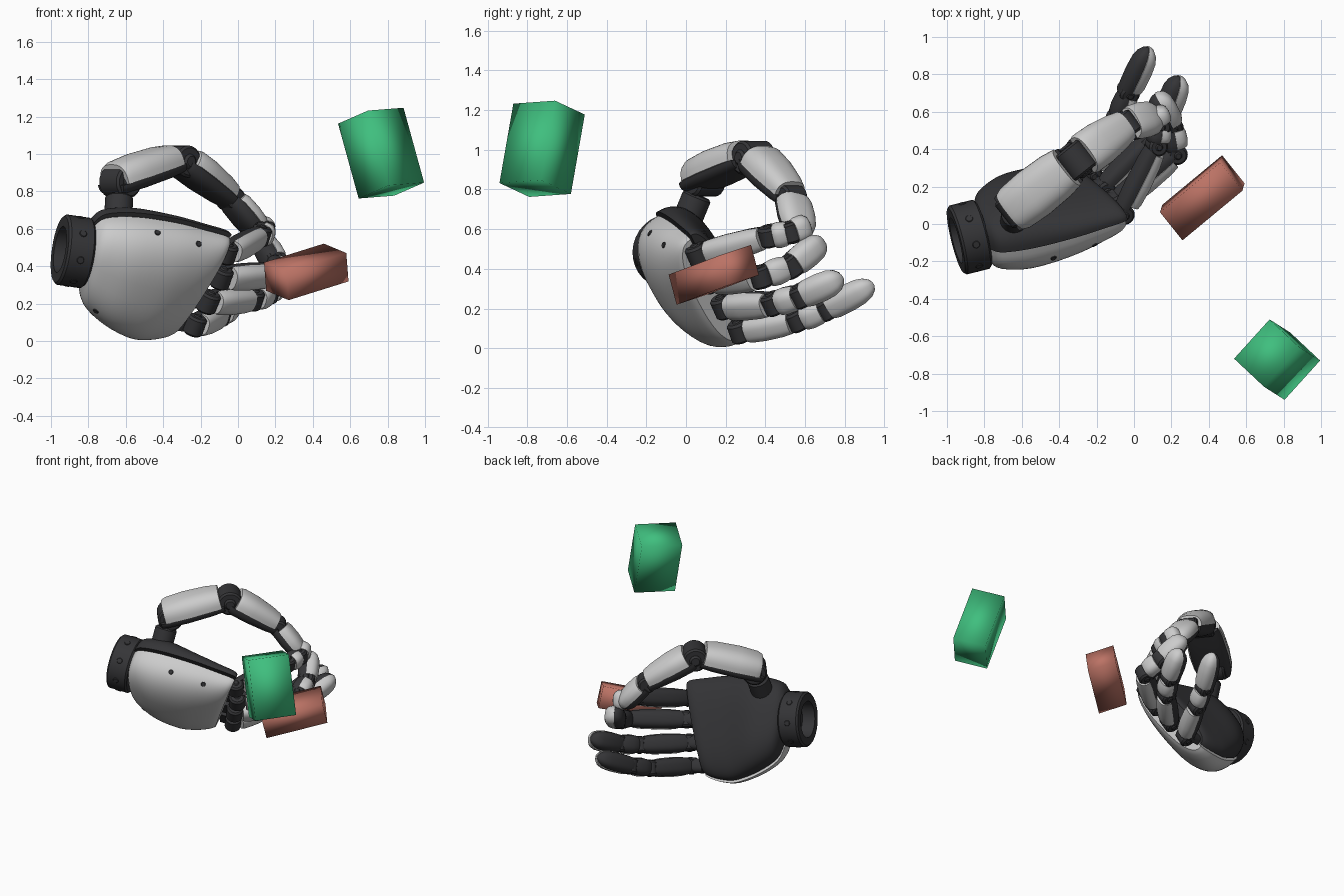
import bpy, bmesh, math
from mathutils import Vector, Matrix

if "Cube" in bpy.data.objects:
    bpy.data.objects.remove(bpy.data.objects["Cube"])
V = Vector

def mat(name, col):
    m = bpy.data.materials.new(name)
    m.diffuse_color = (*col, 1)
    m.use_nodes = True
    m.node_tree.nodes["Principled BSDF"].inputs["Base Color"].default_value = m.diffuse_color
    return m

DARK = mat("dark_plastic", (.035, .035, .038))
RED = mat("red", (.5, .17, .13))
GREEN = mat("green", (.05, .52, .21))

def finish(bm, name, m=None, angle=40):
    bmesh.ops.recalc_face_normals(bm, faces=bm.faces)
    me = bpy.data.meshes.new(name)
    bm.to_mesh(me)
    bm.free()
    ob = bpy.data.objects.new(name, me)
    bpy.context.collection.objects.link(ob)
    if m:
        me.materials.append(m)
    bpy.ops.object.select_all(action='DESELECT')
    ob.select_set(True)
    bpy.context.view_layer.objects.active = ob
    bpy.ops.object.shade_smooth_by_angle(angle=math.radians(angle))
    return ob

def skin(rings, name, m=None, caps=True, loop=False):
    """Bridge equal-length closed rings of points."""
    bm = bmesh.new()
    vs = [[bm.verts.new(p) for p in r] for r in rings]
    k = len(vs[0])
    for i in range(len(vs) - (0 if loop else 1)):
        a, b = vs[i], vs[(i + 1) % len(vs)]
        for j in range(k):
            bm.faces.new((a[j], a[(j + 1) % k], b[(j + 1) % k], b[j]))
    if caps and not loop:
        bm.faces.new(vs[0])
        bm.faces.new(vs[-1])
    return finish(bm, name, m)

def half(c, u, v, a, h, e=.75, n=20):
    """D-shaped section: half superellipse, flat side through c."""
    pts = []
    for i in range(n + 1):
        t = math.pi * i / n
        x, y = math.cos(t), max(math.sin(t), 0)
        pts.append(c + u * a * math.copysign(abs(x) ** e, x) + v * h * y ** e)
    return pts

def smooth_rows(rows, k=4):
    out = []
    for i in range(len(rows) - 1):
        p = [rows[max(0, min(len(rows) - 1, i + o))] for o in (-1, 0, 1, 2)]
        for s in range(k):
            t = s / k
            out.append([.5 * (2 * b + (c - a) * t + (2 * a - 5 * b + 4 * c - d) * t * t
                              + (3 * b - a - 3 * c + d) * t ** 3) for a, b, c, d in zip(*p)])
    return out + [list(rows[-1])]

def rod(name, c, axis, r, length, m=DARK, inner=0):
    """Bevelled disc, or a tube when inner > 0."""
    axis = axis.normalized()
    u = axis.orthogonal().normalized()
    v = axis.cross(u)
    l, b = length / 2, min(.012, length / 4)
    prof = [(r - b, -l), (r, b - l), (r, l - b), (r - b, l)]
    if inner:
        prof += [(inner, l), (inner, -l)]
    rings = [[c + axis * z + (u * math.cos(q) + v * math.sin(q)) * rr
              for q in (2 * math.pi * i / 32 for i in range(32))] for rr, z in prof]
    return skin(rings, name, m, loop=bool(inner))

# Hand frame: d to the fingers, w to the thumb side, n out of the palm
d = V((.96, .24, -.14)).normalized()
w = V((.25, -.48, .84))
w = (w - d * w.dot(d)).normalized()
n = w.cross(d)
W = V((-.86, -.06, .48))

# Palm: grey back shell and dark palm side
palm = smooth_rows([  # along, low edge, high edge, back height, palm height, skew
    (.05, -.17, .17, .14, .13, 0), (.10, -.29, .23, .185, .16, 0), (.25, -.385, .265, .225, .18, .04),
    (.45, -.445, .265, .215, .14, .14), (.60, -.445, .245, .18, .115, .23), (.70, -.425, .23, .14, .10, .28),
    (.735, -.405, .215, .11, .08, .28)])
for name, sgn, col, low, high in (("hand_back_shell", -1, 3, 0, 0), ("palm_core", 1, 4, .015, .02)):
    rings = []
    for r in palm:
        lo, hi = r[1] + low, r[2] + high
        mid, a = (lo + hi) / 2, (hi - lo) / 2
        u = w + d * r[5]
        rings.append(half(W + d * r[0] + u * mid + n * .005 * sgn, u, n * sgn, a, r[col], .8, 32))
    ob = skin(rings, name, DARK if sgn > 0 else None)
    if sgn < 0:
        back = ob

# Screw holes on the back of the hand
bpy.context.view_layer.update()
for x, z in ((-.43, .58), (-.21, .52), (-.76, .16)):
    hit, p, nor, _ = back.ray_cast(V((x, -2, z)), V((0, 1, 0)))
    if hit:
        rod("back_screw", p, nor, .016, .01)

# Wrist ring with holes round the rim
wc = V((-.88, -.07, .48))
rod("wrist_ring", wc, d, .19, .15, DARK, .125)
rod("wrist_plate", wc + d * .03, d, .13, .03, DARK)
for i in range(8):
    q = i * math.pi / 4 + .3
    o = w * math.cos(q) + n * math.sin(q)
    rod("wrist_screw", wc + o * .187, o, .02, .012)

def segment(name, A, B, h, a, t0, t1, tip=False, wrap=1.0, tip_taper=1.0, deep=1.0):
    """One phalanx: grey dorsal shell over a dark core."""
    t = (B - A).normalized()
    u = (h - t * h.dot(t)).normalized()
    back_dir = t.cross(u)
    if tip:
        prof = ((0, .92), (.12, 1.02), (.45, 1.05), (.7, .98), (.85, .8), (.95, .5), (1, .15))
    else:
        prof = ((0, .88), (.08, .97), (.4, 1.03), (.8, .98), (1, .88))
    L = (B - A).length
    for part, sgn, k, hh, s0, s1 in (("shell", 1, 1, 1.05, t0, t1), ("core", -1, .92, .9 * wrap, t0 - .08, t1 + .04)):
        if tip and sgn < 0:
            s1 = .985
        rings = []
        for p, s in prof:
            f = 1 + (tip_taper - 1) * p
            c = A + t * L * (s0 + (s1 - s0) * p)
            rings.append(half(c, u, back_dir * sgn, a * k * s * f, a * hh * s * f * deep))
        skin(rings, f"{name}_{part}", DARK if sgn < 0 else None)

def finger(name, pts, a):
    pts = [V(p) for p in pts]
    h = w
    for i in range(3):
        A, B = pts[i], pts[i + 1]
        k = a * (1, .97, 1)[i]
        segment(f"{name}_{('proximal', 'middle', 'tip')[i]}", A, B, h, k,
                (.14, .22, .08)[i], (.9, .84, 1)[i], i == 2)
        t = (B - A).normalized()
        u = (h - t * h.dot(t)).normalized()
        rod(f"{name}_joint", A, u, k * .82, k * 1.6)
        rod(f"{name}_pin", A, u, k * .4, k * 1.8)
    # knuckle block into the palm
    rings = [half(pts[0] + d * s, w, n, a * .75, a * .8) for s in (-.1, .03)]
    skin(rings, f"{name}_knuckle", DARK)

# Fingers
finger("index", [(-.06, .06, .47), (.12, .42, .565), (.14, .53, .585), (.10, .62, .62)], .066)
finger("middle", [(-.09, .12, .34), (.225, .38, .36), (.20, .53, .415), (.115, .69, .545)], .069)
finger("ring", [(-.16, .19, .21), (.08, .44, .225), (.165, .58, .265), (.245, .79, .36)], .069)
finger("little", [(-.23, .27, .085), (-.09, .56, .14), (-.03, .71, .20), (.08, .945, .325)], .066)

# Thumb
T = [V(p) for p in ((-.64, .02, .68), (-.63, .09, .85), (-.31, .34, .96), (-.04, .53, .76), (.13, .575, .56))]
hT = V((-.62, .78, 0)).normalized()
rod("thumb_swivel", T[0], T[1] - T[0], .075, .2)
rod("thumb_base_joint", T[1], hT, .085, .17)
rod("thumb_base_pin", T[1], hT, .045, .2)
segment("thumb_base", T[1], T[2], hT, .135, -.08, .86, wrap=.6, deep=.85)
rod("thumb_middle_joint", T[2], hT, .085, .17)
rod("thumb_middle_pin", T[2], hT, .04, .2)
segment("thumb_middle", T[2], T[3], hT, .125, .12, .94, wrap=.85, tip_taper=.8, deep=.85)
rod("thumb_tip_joint", T[3], hT, .06, .13)
segment("thumb_tip", T[3], T[4], hT, .095, .1, 1, True, deep=.72)

# Loose blocks, softly shaded
def block(name, c, a, b, e, m):
    bm = bmesh.new()
    bmesh.ops.create_cube(bm, size=1)
    M = Matrix((a, b, e)).transposed()
    for v in bm.verts:
        v.co = V(c) + M @ v.co
    finish(bm, name, m, 180)

block("red_block", (.365, .14, .37), (.32, .265, .10), (.12, -.15, -.05), (.012, .04, -.152), RED)
block("green_block", (.765, -.725, 1.005), (.19, .21, .015), (.16, -.15, .07), (.11, -.07, -.40), GREEN)
